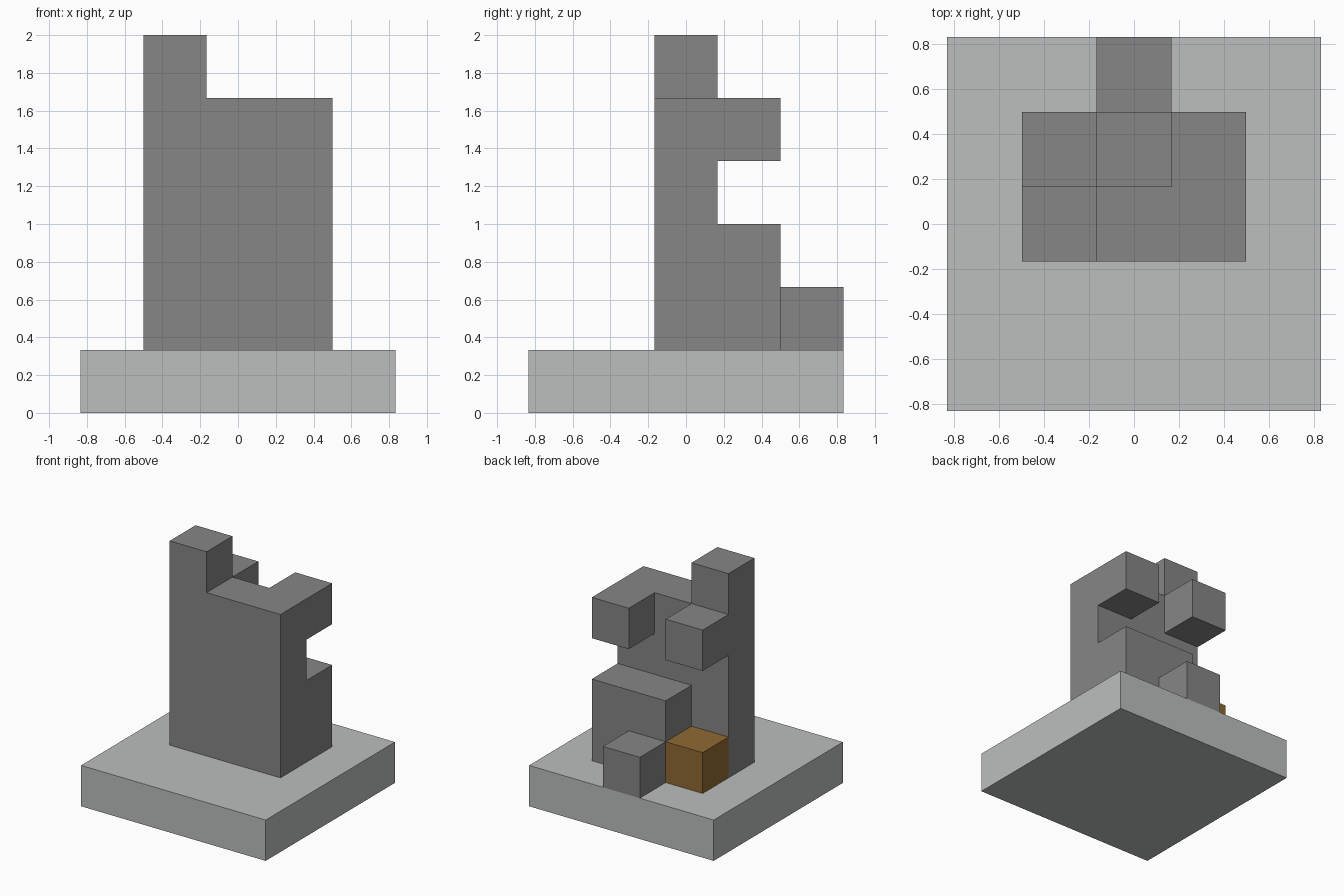
import bpy
import bmesh
from mathutils import Vector

UNIT = 1 / 3  # edge length of one block

cube = bpy.data.objects.get("Cube")
if cube:
    bpy.data.objects.remove(cube, do_unlink=True)


def make_material(name, rgb):
    mat = bpy.data.materials.new(name)
    mat.use_nodes = True
    mat.diffuse_color = (*rgb, 1)
    mat.node_tree.nodes["Principled BSDF"].inputs["Base Color"].default_value = (*rgb, 1)
    return mat


def block_range(xs, ys, zs):
    """All block positions in the product of three ranges."""
    return {(x, y, z) for x in xs for y in ys for z in zs}


def build_blocks(name, cells, mat):
    """Join unit blocks into one closed shell, keeping only the outer faces."""
    bm = bmesh.new()
    for cell in cells:
        centre = Vector(cell) + Vector((0, 0, 0.5))
        for axis in range(3):
            for sign in (-1, 1):
                normal = Vector((0, 0, 0))
                normal[axis] = sign
                if tuple(int(c + n) for c, n in zip(cell, normal)) in cells:
                    continue
                u = Vector((0, 0, 0))
                u[(axis + 1) % 3] = 0.5
                v = normal.cross(u)
                corners = (-u - v, u - v, u + v, v - u)
                bm.faces.new([bm.verts.new((centre + normal / 2 + c) * UNIT)
                              for c in corners])
    bmesh.ops.remove_doubles(bm, verts=bm.verts, dist=0.001)
    bmesh.ops.dissolve_limit(bm, angle_limit=0.01, verts=bm.verts, edges=bm.edges)
    mesh = bpy.data.meshes.new(name)
    bm.to_mesh(mesh)
    bm.free()
    mesh.materials.append(mat)
    obj = bpy.data.objects.new(name, mesh)
    bpy.context.collection.objects.link(obj)
    return obj


light_grey = make_material("light grey", (0.497, 0.521, 0.515))
dark_grey = make_material("dark grey", (0.238, 0.238, 0.238))
brown = make_material("golden brown", (0.279, 0.141, 0.034))

# Square base slab
build_blocks("base_slab", block_range(range(-2, 3), range(-2, 3), [0]), light_grey)

# Front wall with a raised corner
tower = block_range(range(-1, 2), [0], range(1, 5)) | {(-1, 0, 5)}
# Rear ledge and the step behind it
tower |= block_range([0, 1], [1], [1, 2]) | {(0, 2, 1)}
# Two blocks overhanging at the back
tower |= {(-1, 1, 4), (1, 1, 4)}
build_blocks("stepped_tower", tower, dark_grey)

# Single coloured block in the rear corner
build_blocks("brown_block", {(-1, 1, 1)}, brown)
